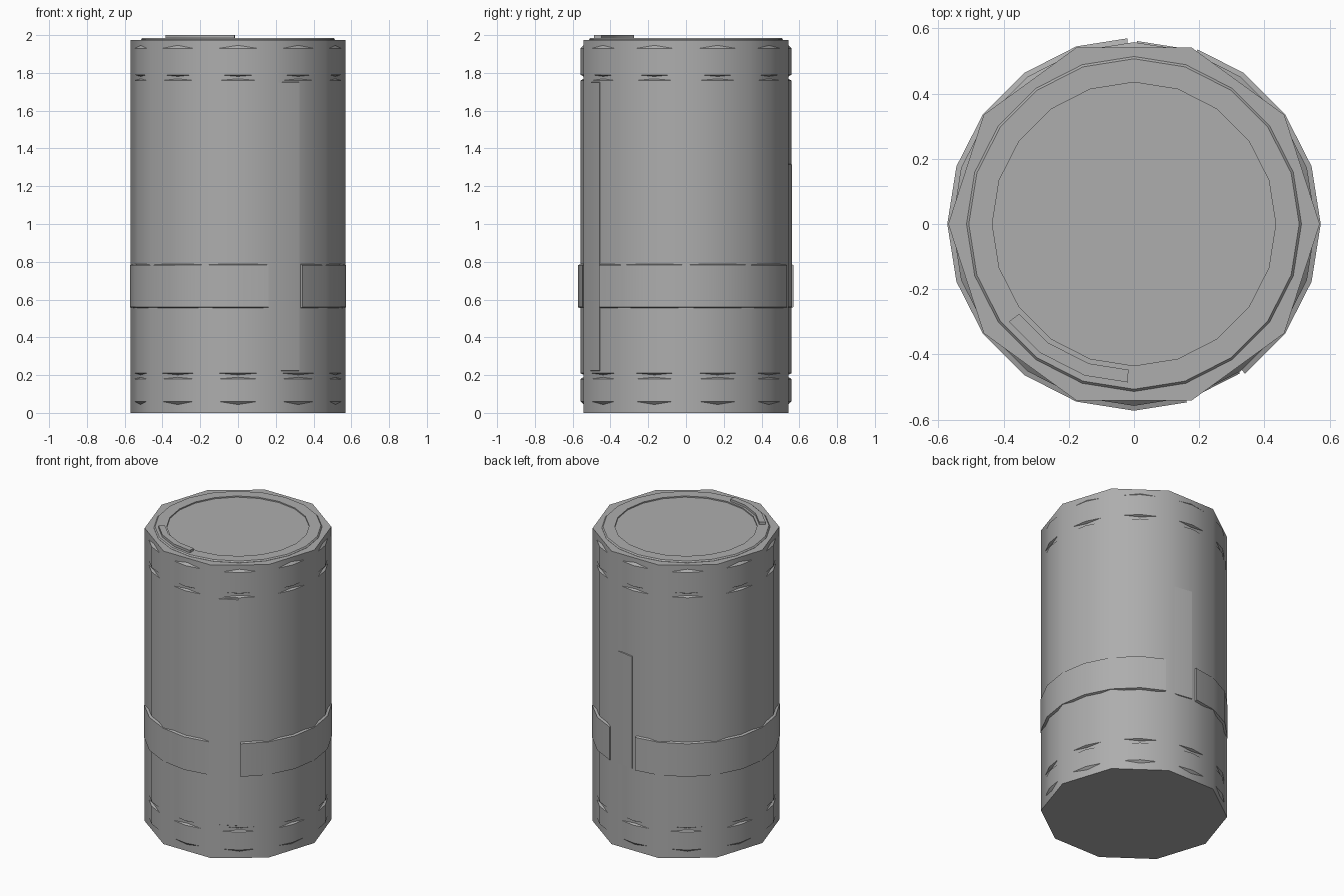
import bpy, bmesh
from math import radians, cos, sin, floor, ceil

if "Cube" in bpy.data.objects:
    bpy.data.objects.remove(bpy.data.objects["Cube"])

grey = bpy.data.materials.new("dark_grey")
grey.diffuse_color = (0.42, 0.42, 0.42, 1)
grey.use_nodes = True
grey.node_tree.nodes["Principled BSDF"].inputs["Base Color"].default_value = grey.diffuse_color


def finish(name, bm, angle=40):
    bmesh.ops.recalc_face_normals(bm, faces=bm.faces)
    me = bpy.data.meshes.new(name)
    bm.to_mesh(me)
    bm.free()
    me.materials.append(grey)
    ob = bpy.data.objects.new(name, me)
    bpy.context.collection.objects.link(ob)
    bpy.ops.object.select_all(action='DESELECT')
    ob.select_set(True)
    bpy.context.view_layer.objects.active = ob
    bpy.ops.object.shade_smooth_by_angle(angle=radians(angle))


def lathe(name, profile, n):
    """Closed solid of n sides from (radius, z) points, capped at both ends."""
    bm = bmesh.new()
    rings = [[bm.verts.new((r * cos(radians(360 * i / n)), r * sin(radians(360 * i / n)), z))
              for i in range(n)] for r, z in profile]
    for a, b in zip(rings, rings[1:]):
        for i in range(n):
            j = (i + 1) % n
            bm.faces.new((a[i], a[j], b[j], b[i]))
    bm.faces.new(rings[0][::-1])
    bm.faces.new(rings[-1])
    finish(name, bm)


def sector(name, a0, a1, r0, r1, z0, z1, slope=0.0, step=18):
    """Curved bar following a 20-sided ring from angle a0 to a1."""
    angles = [a0] + [k * step for k in range(floor(a0 / step) + 1, ceil(a1 / step))] + [a1]
    bm = bmesh.new()
    rings = []
    for a in angles:
        mid = (floor(a / step) + 0.5) * step
        k = cos(radians(step / 2)) / cos(radians(a - mid))
        c, s = k * cos(radians(a)), k * sin(radians(a))
        rings.append([bm.verts.new((r * c, r * s, z))
                      for r, z in ((r0, z0 - slope), (r1, z0), (r1, z1), (r0, z1 + slope))])
    for a, b in zip(rings, rings[1:]):
        for i in range(4):
            j = (i + 1) % 4
            bm.faces.new((a[i], a[j], b[j], b[i]))
    bm.faces.new(rings[0])
    bm.faces.new(rings[-1])
    finish(name, bm)


# ten-sided core
lathe("core", [(0.57, 0), (0.57, 1.975)], 10)

# twenty-sided shell segments that swell through the flat sides
R = 0.558
for name, z0, z1, c0, c1 in (("lower_shell", 0.042, 0.19, 0.018, 0.01),
                             ("middle_shell", 0.2, 1.77, 0.01, 0.01),
                             ("upper_shell", 1.78, 1.948, 0.01, 0.018)):
    lathe(name, [(R - 0.018, z0), (R, z0 + c0), (R, z1 - c1), (R - 0.018, z1)], 20)

# lid ring around a shallow recess
lathe("lid_ring", [(0.514, 1.97), (0.514, 1.976), (0.507, 1.984),
                   (0.435, 1.984), (0.435, 1.976)], 20)

# curved tab on the lid
sector("lid_tab", 218, 267.8, 0.45, 0.489, 1.97, 2.0)

# belt in two halves, leaving gaps for the front and back strips
sector("belt_right", -53.5, 70, 0.53, 0.573, 0.56, 0.782, 0.015)
sector("belt_left", 92, 286.5, 0.53, 0.573, 0.56, 0.782, 0.015)

# thin strips in the belt gaps
sector("front_strip", -73.5, -54.6, 0.53, 0.563, 0.225, 1.748, 0.02)
sector("back_strip", 70, 89, 0.53, 0.563, 0.56, 1.315, 0.015)
